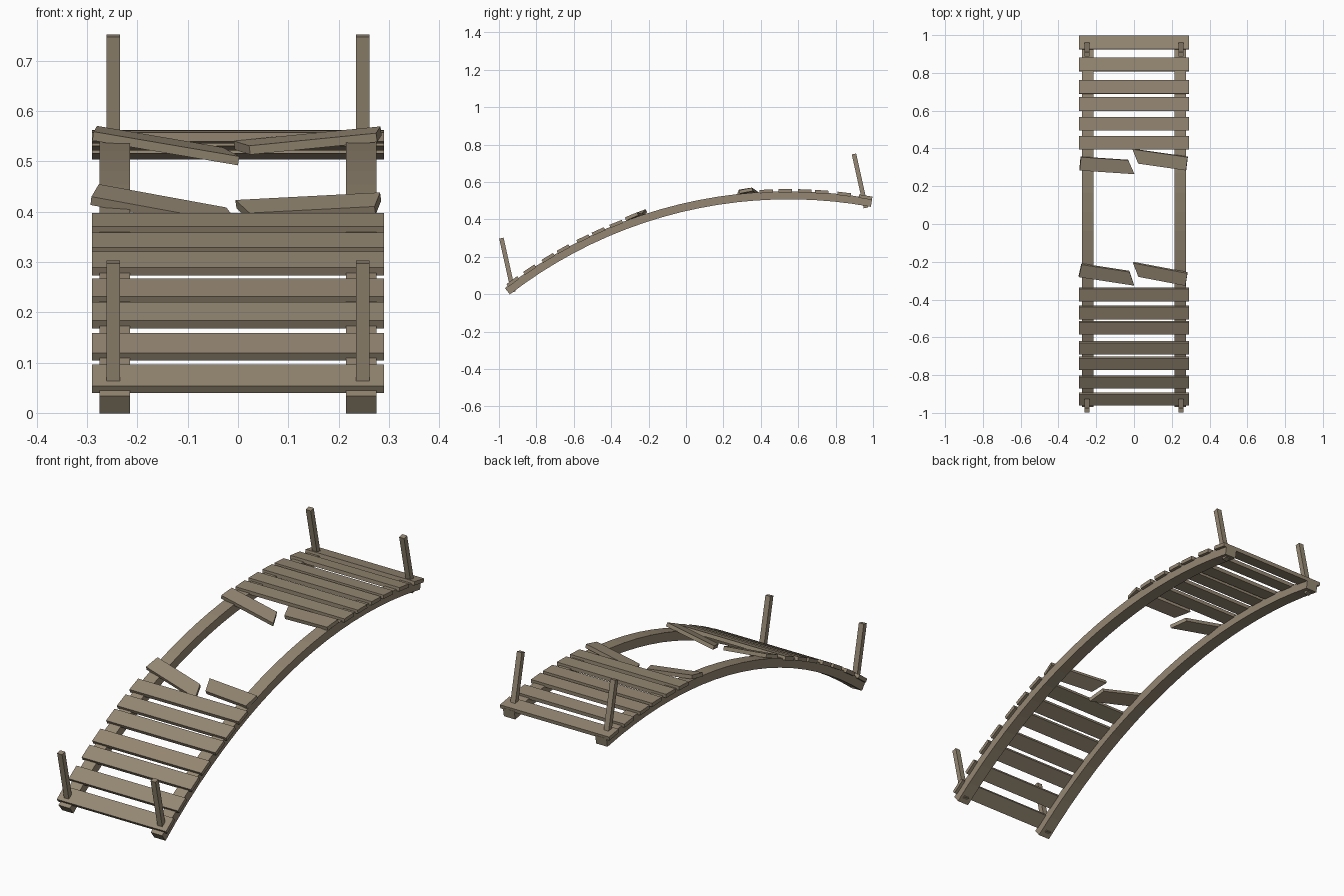
import bpy, math
from mathutils import Vector

if "Cube" in bpy.data.objects:
    bpy.data.objects.remove(bpy.data.objects["Cube"])

wood = bpy.data.materials.new("weathered wood")
wood.diffuse_color = (0.30, 0.245, 0.17, 1)
wood.use_nodes = True
wood.node_tree.nodes["Principled BSDF"].inputs["Base Color"].default_value = wood.diffuse_color

# Arc of the bridge in the YZ plane
CY, CZ, R = 0.5485, -1.931, 2.46
PLANK_W, PLANK_T = 0.072, 0.018
BOX_FACES = [(0, 1, 3, 2), (4, 6, 7, 5), (0, 4, 5, 1), (2, 3, 7, 6), (0, 2, 6, 4), (1, 5, 7, 3)]


def make(name, verts, faces):
    me = bpy.data.meshes.new(name)
    me.from_pydata([tuple(v) for v in verts], [], faces)
    me.materials.append(wood)
    ob = bpy.data.objects.new(name, me)
    bpy.context.collection.objects.link(ob)
    return ob


def arc(a, offset=0.0):
    return CY + (R + offset) * math.sin(a), CZ + (R + offset) * math.cos(a)


def angle(y):
    return math.asin((y - CY) / R)


def bar(name, start, end, width, thick, roll=0.0, cut_start=0.0, cut_end=0.0):
    """Plank or post between two points; cut_* slants an end."""
    start, end = Vector(start), Vector(end)
    d = (end - start).normalized()
    v = Vector((0, math.cos(roll), math.sin(roll)))
    v = (v - d * v.dot(d)).normalized()
    n = d.cross(v)
    verts = []
    for p, cut in ((start, cut_start), (end, cut_end)):
        for sv in (-1, 1):
            for sn in (-1, 1):
                verts.append(p + v * sv * width / 2 + n * sn * thick / 2 - d * cut * sv)
    return make(name, verts, BOX_FACES)


# Curved side beams
def beam(name, x):
    a0, a1, n, h = angle(-0.955), angle(0.992), 20, 0.0215
    verts, faces = [], []
    for i in range(n + 1):
        a = a0 + (a1 - a0) * i / n
        for dx, o in ((-0.03, -h), (0.03, -h), (0.03, h), (-0.03, h)):
            verts.append((x + dx, *arc(a, o)))
    for i in range(n):
        for k in range(4):
            m = (k + 1) % 4
            faces.append((4 * i + k, 4 * i + m, 4 * i + 4 + m, 4 * i + 4 + k)[::-1])
    faces += [(0, 1, 2, 3), tuple(4 * n + k for k in (3, 2, 1, 0))]
    make(name, verts, faces)


for side, s in (("left", -1), ("right", 1)):
    beam(side + "_beam", s * 0.245)
    # Leaning end posts
    for end, y0, z0, y1, z1 in (("front", -0.923, 0.012, -0.987, 0.300),
                                ("back", 0.962, 0.462, 0.898, 0.750)):
        bar(f"{end}_{side}_post", (s * 0.248, y0, z0), (s * 0.248, y1, z1), 0.024, 0.026)

# Whole deck planks following the arc
for i, y in enumerate((-0.926, -0.836, -0.737, -0.656, -0.55, -0.468, -0.373,
                       0.43, 0.53, 0.635, 0.725, 0.845, 0.96)):
    a = angle(y)
    a = math.asin((y - CY) / (R + 0.024))
    py, pz = arc(a, 0.024)
    bar(f"deck_plank_{i + 1}", (-0.29, py, pz), (0.29, py, pz), PLANK_W, PLANK_T, -a)

# Snapped planks around the gap, sagging inward with slanted breaks
C = 0.02
bar("broken_plank_back_left", (-0.285, 0.32, 0.556), (-0.015, 0.302, 0.510),
    PLANK_W, PLANK_T, math.radians(10), 0, C)
bar("broken_plank_back_right", (0.008, 0.359, 0.527), (0.28, 0.32, 0.554),
    PLANK_W, PLANK_T, math.radians(10), C, 0)
bar("broken_plank_front_left", (-0.285, -0.245, 0.434), (-0.012, -0.287, 0.384),
    PLANK_W, PLANK_T, math.radians(22), 0, C)
bar("broken_plank_front_right", (0.01, -0.24, 0.402), (0.278, -0.291, 0.416),
    PLANK_W, PLANK_T, math.radians(22), C, 0)
